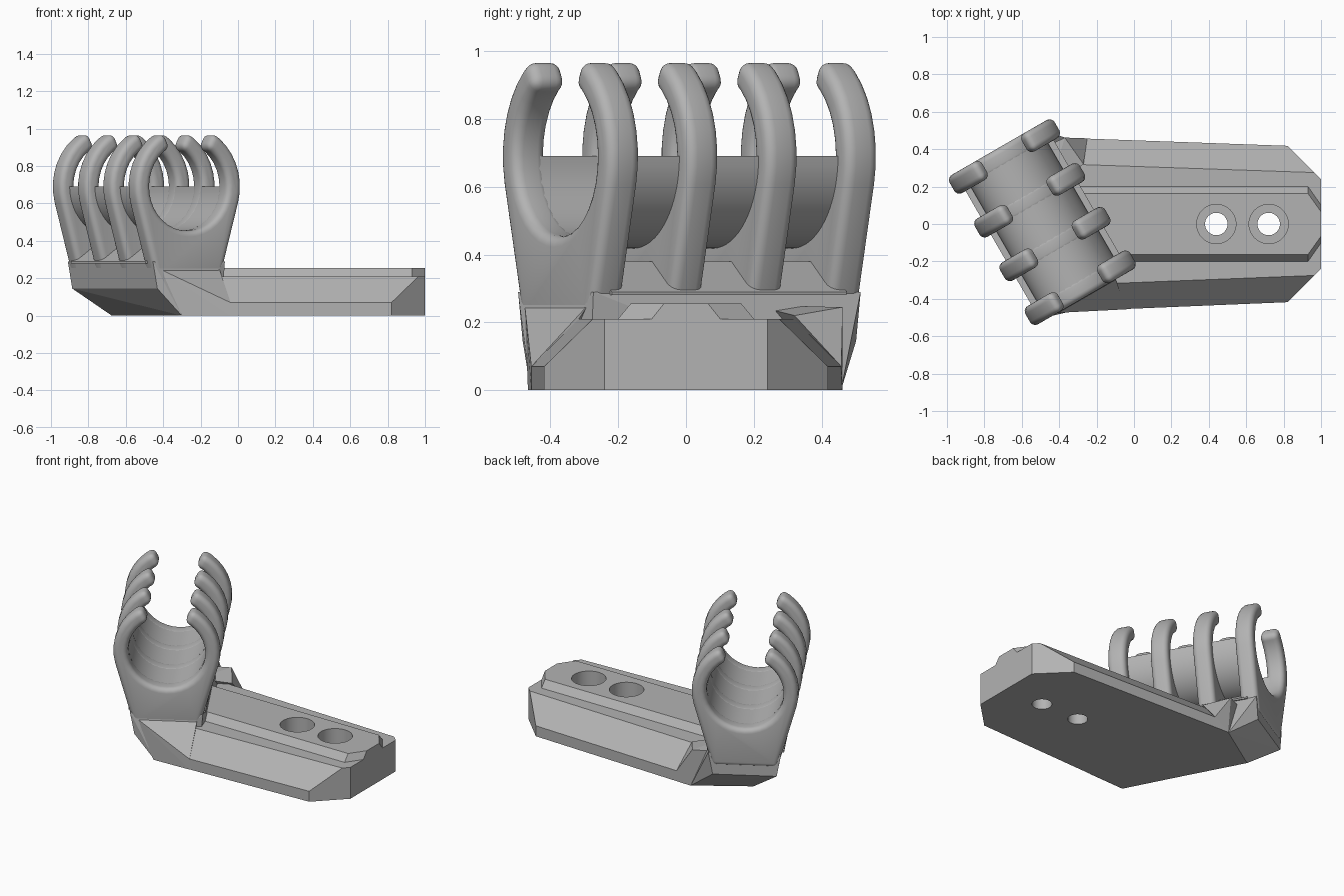
import bpy, bmesh
from math import radians, cos, sin
from mathutils import Matrix

if "Cube" in bpy.data.objects:
    bpy.data.objects.remove(bpy.data.objects["Cube"], do_unlink=True)

grey = bpy.data.materials.new("plain_grey")
grey.use_nodes = True
GREY = (0.45, 0.45, 0.45, 1)
grey.diffuse_color = GREY
grey.node_tree.nodes["Principled BSDF"].inputs["Base Color"].default_value = GREY

# Holder frame: u across the cradle, v along its axis
HOLDER = Matrix.Translation((-0.49, 0.01, 0)) @ Matrix.Rotation(radians(30), 4, 'Z')
AXIS_Z, R_OUT, R_IN = 0.69, 0.325, 0.236


def finish(name, bm, matrix=None):
    bmesh.ops.recalc_face_normals(bm, faces=bm.faces)
    mesh = bpy.data.meshes.new(name)
    bm.to_mesh(mesh)
    bm.free()
    obj = bpy.data.objects.new(name, mesh)
    bpy.context.collection.objects.link(obj)
    mesh.materials.append(grey)
    if matrix:
        obj.matrix_world = matrix
    return obj


def hull(name, points, matrix=None):
    bm = bmesh.new()
    for p in points:
        bm.verts.new(p)
    res = bmesh.ops.convex_hull(bm, input=bm.verts)
    loose = [v for v in bm.verts if not v.link_faces]
    bmesh.ops.delete(bm, geom=loose, context='VERTS')
    bmesh.ops.dissolve_limit(bm, angle_limit=radians(1), verts=bm.verts, edges=bm.edges)
    return finish(name, bm, matrix)


def extrude_profile(name, outline, v0, v1):
    """Extrude a (u, z) outline along the cradle axis."""
    bm = bmesh.new()
    face = bm.faces.new([bm.verts.new((u, v0, z)) for u, z in outline])
    new = bmesh.ops.extrude_face_region(bm, geom=[face])["geom"]
    moved = [g for g in new if isinstance(g, bmesh.types.BMVert)]
    bmesh.ops.translate(bm, verts=moved, vec=(0, v1 - v0, 0))
    return finish(name, bm, HOLDER)


def arc(r, a0, a1, n):
    angles = [radians(a0 + (a1 - a0) * i / n) for i in range(n + 1)]
    return [(r * cos(a), AXIS_Z + r * sin(a)) for a in angles]


def smooth(obj):
    bpy.ops.object.select_all(action='DESELECT')
    obj.select_set(True)
    bpy.context.view_layer.objects.active = obj
    bpy.ops.object.shade_smooth_by_angle(angle=radians(32))


def apply_modifiers(obj):
    bpy.context.view_layer.objects.active = obj
    for m in list(obj.modifiers):
        bpy.ops.object.modifier_apply(modifier=m.name)


def mirror_y(points):
    return points + [(x, -y, z) for x, y, z in points]


# Four open ring ribs with rounded edges
TIP = 62
side = arc(R_OUT, TIP, -15, 8)
rib_outline = (side + [(0.2, 0.2), (-0.2, 0.2)]
               + [(-u, z) for u, z in reversed(side)]
               + arc(R_IN, 180 - TIP, 360 + TIP, 30))
for i in range(4):
    v = (i - 1.5) * 0.27
    rib = extrude_profile(f"clip_rib_{i + 1}", rib_outline, v - 0.056, v + 0.056)
    bevel = rib.modifiers.new("round", 'BEVEL')
    bevel.width = 0.032
    bevel.segments = 5
    bevel.limit_method = 'ANGLE'
    bevel.angle_limit = radians(40)
    bevel.use_clamp_overlap = False
    apply_modifiers(rib)
    smooth(rib)

# Half-round trough joining the ribs
trough = extrude_profile("cradle_trough",
                         arc(R_IN + 0.001, 180, 360, 32) + arc(0.272, 360, 180, 32),
                         -0.41, 0.41)
smooth(trough)

# Sloped floor between the ribs
extrude_profile("rib_floor", [(0.235, 0.28), (0.235, 0.29), (0.11, 0.38),
                              (-0.11, 0.38), (-0.235, 0.29), (-0.235, 0.28)], -0.4, 0.4)

# Holder foot, undercut on its outer and rear sides
foot = [(s * 0.222, v, 0.29) for s in (-1, 1) for v in (-0.455, 0.455)]
foot += [(s * 0.195, v, 0.145) for s in (-1, 1) for v in (-0.455, 0.455)]
foot += [(-0.07, -0.5, 0), (-0.04, 0.3, 0), (0.34, 0.32, 0), (0.2, -0.455, 0)]
hull("holder_foot", foot, HOLDER)

# Base bar with sloped sides and clipped corners
bar = hull("base_bar", mirror_y([
    (1, 0.24, 0), (1, 0.24, 0.21), (0.82, 0.418, 0), (0.82, 0.418, 0.07),
    (0.965, 0.275, 0.21)]) + [
    (-0.3, -0.465, 0), (-0.3, -0.465, 0.07), (-0.3, -0.325, 0.21),
    (-0.35, 0.46, 0), (-0.35, 0.46, 0.07), (-0.35, 0.32, 0.21), (-0.67, 0.25, 0)])

# Raised rail on top of the bar
rail = hull("top_rail", mirror_y([
    (-0.4, 0.205, 0.205), (0.93, 0.205, 0.205), (1, 0.105, 0.205),
    (-0.4, 0.163, 0.255), (0.93, 0.163, 0.255), (1, 0.065, 0.255)]))

# Gussets blending the bar into the holder
hull("front_gusset", [(-0.41, -0.475, 0.245), (-0.04, -0.456, 0.07), (-0.04, -0.456, 0),
                      (-0.3, -0.466, 0), (-0.1, -0.29, 0.25), (-0.4, -0.2, 0.25)])
hull("rear_gusset", [(-0.37, 0.462, 0.245), (-0.25, 0.458, 0.07), (-0.35, 0.461, 0),
                     (-0.27, 0.32, 0.22), (-0.45, 0.2, 0.25), (-0.5, 0.4, 0.245)])

# Two counterbored screw holes
for x in (0.44, 0.72):
    for radius, z0 in ((0.06, -0.1), (0.105, 0.13)):
        bm = bmesh.new()
        bmesh.ops.create_cone(bm, cap_ends=True, segments=40, radius1=radius, radius2=radius,
                              depth=0.5 - z0,
                              matrix=Matrix.Translation((x, 0, (0.5 + z0) / 2)))
        cutter = finish("hole_cutter", bm)
        cutter.hide_render = True
        for target in (bar, rail):
            cut = target.modifiers.new("hole", 'BOOLEAN')
            cut.operation = 'DIFFERENCE'
            cut.solver = 'EXACT'
            cut.object = cutter
            apply_modifiers(target)
        bpy.data.objects.remove(cutter, do_unlink=True)
for part in (bar, rail):
    smooth(part)
